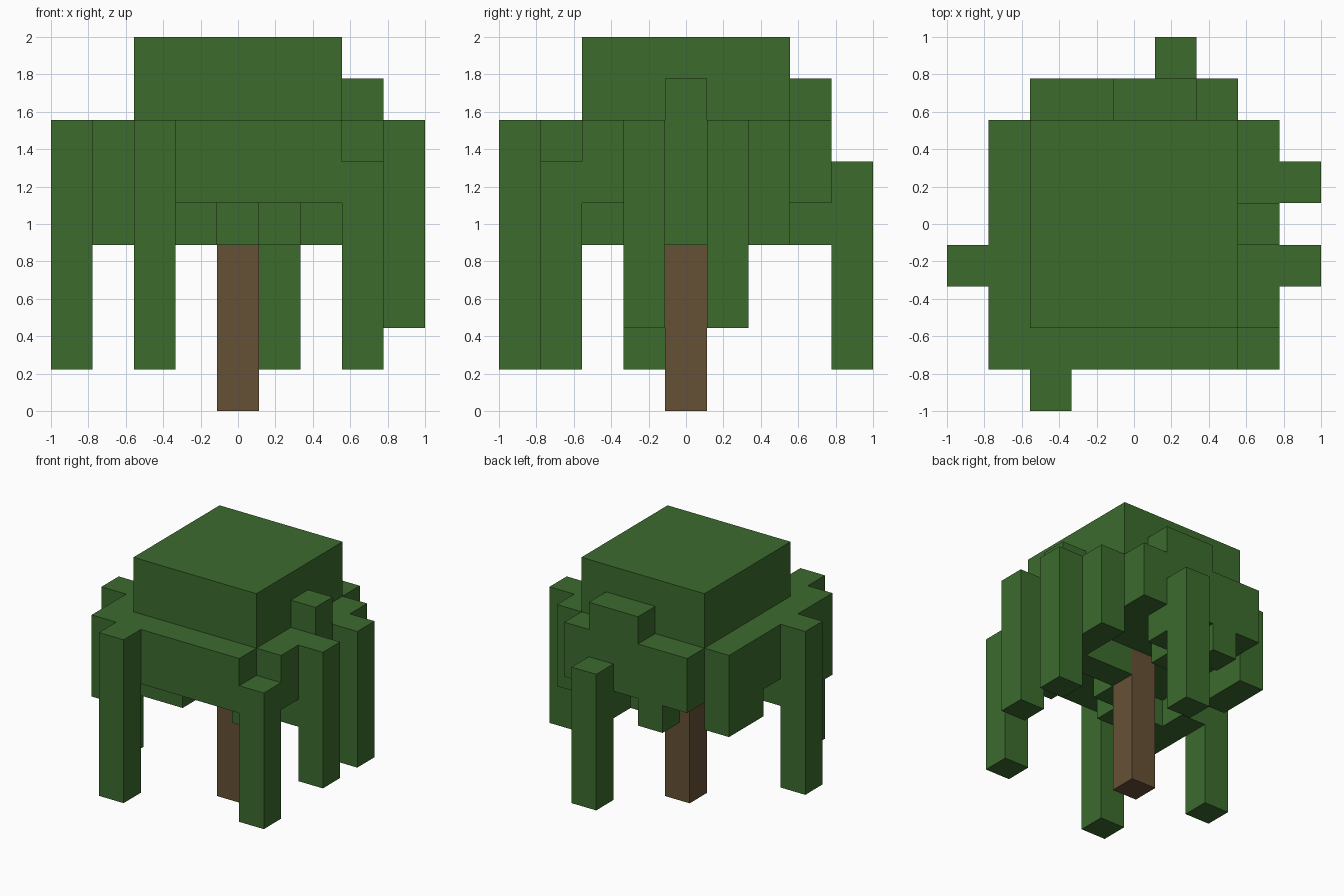
import bpy
import bmesh
from itertools import product
from mathutils import Vector

cube = bpy.data.objects.get("Cube")
if cube:
    bpy.data.objects.remove(cube, do_unlink=True)

UNIT = 2 / 9  # edge of one block


def flat_material(name, color):
    mat = bpy.data.materials.new(name)
    mat.use_nodes = True
    mat.diffuse_color = color
    bsdf = next(n for n in mat.node_tree.nodes if n.type == "BSDF_PRINCIPLED")
    bsdf.inputs["Base Color"].default_value = color
    bsdf.inputs["Roughness"].default_value = 0.9
    return mat


LEAF = flat_material("leaf_green", (0.045, 0.147, 0.027, 1))
BARK = flat_material("bark_brown", (0.133, 0.082, 0.036, 1))


def block(x0, x1, y0, y1, z0, z1):
    """Set of grid cells in an inclusive range."""
    return set(product(range(x0, x1 + 1), range(y0, y1 + 1), range(z0, z1 + 1)))


def column(x, y, z0, z1):
    return block(x, x, y, y, z0, z1)


# Parts as blocks on a nine-cell grid
parts = {
    "trunk": column(4, 4, 0, 4),
    "crown": block(2, 6, 2, 6, 7, 8),
    "canopy": block(1, 7, 1, 6, 5, 6) - column(7, 1, 5, 6),
    "back_canopy": block(2, 6, 7, 7, 5, 6),
    "back_bump": block(4, 5, 7, 7, 7, 7),
    "left_bump": column(7, 4, 7, 7),
    # Hanging branches
    "front_branch": column(2, 0, 1, 6),
    "corner_branch": column(7, 1, 1, 5),
    "right_branch": column(0, 3, 1, 6),
    "left_front_branch": column(8, 3, 2, 6),
    "left_back_branch": column(8, 5, 2, 6),
    "back_branch": column(5, 8, 1, 5),
    # Ragged lower leaf layer
    "right_front_fringe": block(1, 1, 1, 3, 4, 4),
    "right_back_fringe": block(1, 1, 5, 6, 4, 4),
    "left_fringe": block(7, 7, 3, 6, 4, 4),
    "inner_fringe": block(5, 6, 4, 4, 4, 4),
    "front_right_fringe": block(2, 3, 2, 2, 4, 4),
    "front_left_fringe": column(6, 2, 4, 4),
    "front_middle_fringe": column(4, 3, 4, 4),
    "back_middle_fringe": column(4, 6, 4, 4),
    "back_right_fringe": column(3, 7, 4, 4),
    "back_left_fringe": column(5, 7, 4, 4),
}
filled = set().union(*parts.values())


def build(name, cells, mat):
    """Skin the outer sides of the cells, leaving out faces that touch others."""
    bm = bmesh.new()
    for cell in sorted(cells):
        centre = Vector(cell) + Vector((0.5, 0.5, 0.5))
        for axis, sign in product(range(3), (-1, 1)):
            n = Vector((0, 0, 0))
            n[axis] = sign
            if tuple(int(a + b) for a, b in zip(cell, n)) in filled:
                continue
            u = Vector((0, 0, 0))
            u[(axis + 1) % 3] = 0.5
            v = n.cross(u)
            mid = centre + n / 2
            corners = (mid - u - v, mid + u - v, mid + u + v, mid - u + v)
            bm.faces.new([bm.verts.new((c - Vector((4.5, 4.5, 0))) * UNIT)
                          for c in corners])
    bmesh.ops.remove_doubles(bm, verts=bm.verts[:], dist=0.001)
    bmesh.ops.dissolve_limit(bm, angle_limit=0.01,
                             verts=bm.verts[:], edges=bm.edges[:])
    mesh = bpy.data.meshes.new(name)
    bm.to_mesh(mesh)
    bm.free()
    mesh.materials.append(mat)
    bpy.context.collection.objects.link(bpy.data.objects.new(name, mesh))


for part, cells in parts.items():
    build(part, cells, BARK if part == "trunk" else LEAF)
